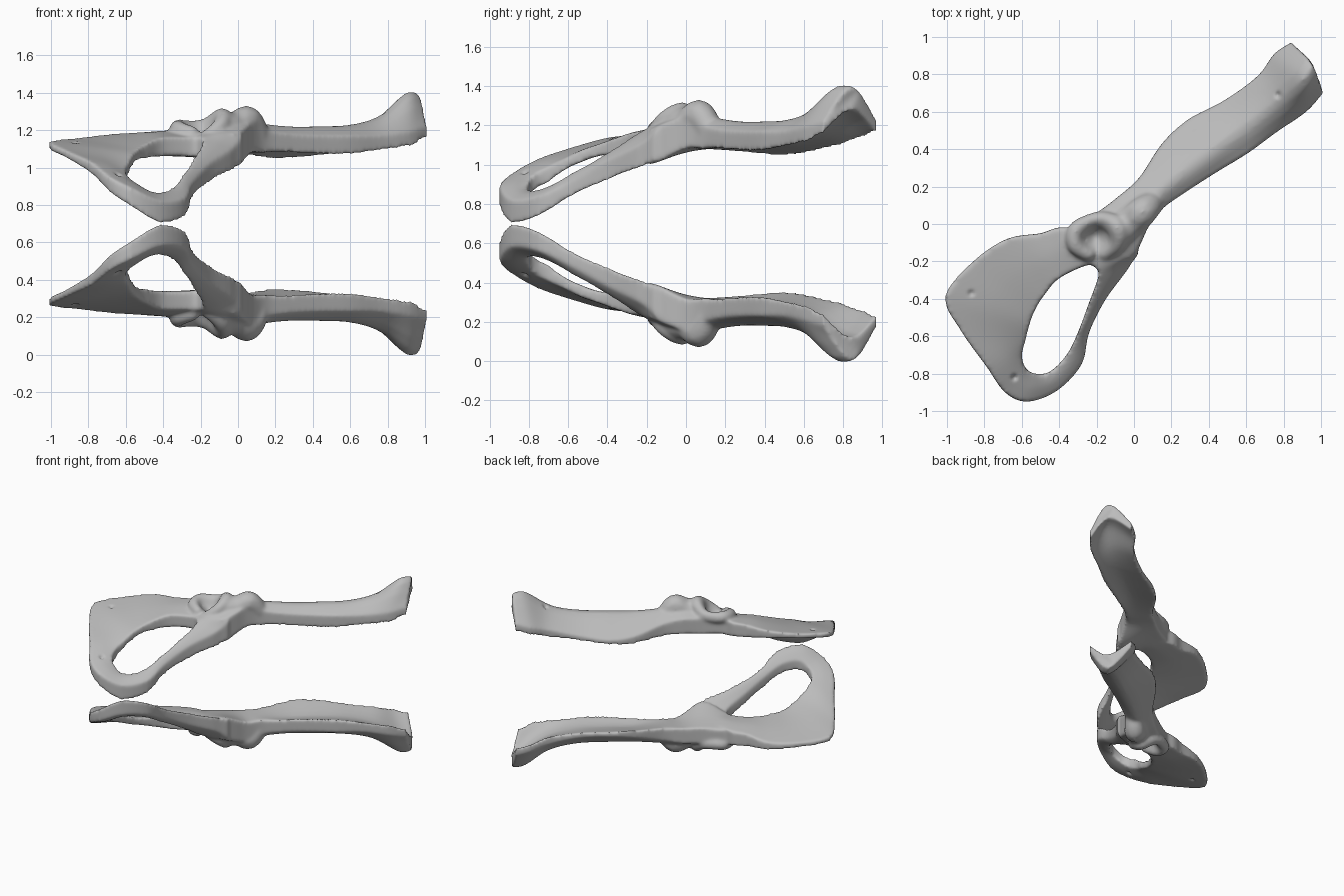
import bpy
import bmesh
import math
from mathutils import Matrix, Vector

cube = bpy.data.objects.get("Cube")
if cube:
    bpy.data.objects.remove(cube, do_unlink=True)

UNIT = 0.01       # profiles below are in hundredths: x, y, z, half thickness
MID_PLANE = 0.70  # the two bones mirror across this height


def spline(points, steps, closed=False):
    """Catmull-Rom curve through points of any dimension."""
    count = len(points)

    def at(i):
        return points[i % count] if closed else points[min(max(i, 0), count - 1)]

    result = []
    for i in range(count if closed else count - 1):
        a, b, c, d = at(i - 1), at(i), at(i + 1), at(i + 2)
        for s in range(steps):
            t = s / steps
            result.append(0.5 * (2 * b + (c - a) * t
                                 + (2 * a - 5 * b + 4 * c - d) * t ** 2
                                 + (3 * b - a - 3 * c + d) * t ** 3))
    if not closed:
        result.append(points[-1].copy())
    return result


def scaled(*values):
    return Vector(values) * UNIT


def add_sheet(bm, rows, closed=False):
    """Loft a smooth plate of varying thickness through rows of points."""
    grid = [spline(row, 4) for row in rows]
    columns = [spline(list(column), 5, closed) for column in zip(*grid)]
    rings = []
    for row in zip(*columns):
        top = [bm.verts.new((p.x, p.y, p.z + p.w)) for p in row]
        bottom = [bm.verts.new((p.x, p.y, p.z - p.w)) for p in row]
        rings.append(top + bottom[::-1])
    size = len(rings[0])
    pairs = list(zip(rings, rings[1:]))
    if closed:
        pairs.append((rings[-1], rings[0]))
    else:
        bm.faces.new(rings[0])
        bm.faces.new(rings[-1])
    for first, second in pairs:
        for j in range(size):
            k = (j + 1) % size
            bm.faces.new((first[j], first[k], second[k], second[j]))


def add_ridge(bm, points):
    """Rounded ridge made of closely spaced balls along a curve."""
    for point in spline([scaled(*p) for p in points], 6):
        bmesh.ops.create_icosphere(bm, subdivisions=2, radius=point.w,
                                   matrix=Matrix.Translation(point[:3]))


bm = bmesh.new()

# Socket body, neck and ridged blade: inner edge, ridge, outer edge
blade = [
    ((-36, -3, 114, 5), (-30, -10, 114, 7), (-24, -21, 111, 5)),
    ((-20, 6, 114, 6), (-11, -5, 115, 10), (-2, -18, 109, 9)),
    ((-8, 15, 114, 6), (0, 6, 117, 9), (8, -1, 116, 8)),
    ((3, 25, 112, 5), (10, 15, 116, 8), (15, 8, 114, 6)),
    ((15, 43, 108, 3), (26, 29, 116, 6), (26, 16, 113, 5)),
    ((29, 56, 107, 2), (42, 41, 116, 6), (43, 27, 112, 5)),
    ((48, 66, 109, 2), (60, 54, 117, 6), (61, 38, 112, 5)),
    ((66, 79, 113, 3), (76, 66, 122, 6), (76, 49, 113, 4)),
    ((75, 91, 117, 3), (90, 77, 133, 7), (92, 60, 115, 4)),
    ((84, 97, 120, 3), (96, 85, 134, 6), (101, 70, 119, 3)),
]
add_sheet(bm, [[scaled(*p) for p in row] for row in blade])

# Rear plate and lower bar forming a frame: opening edge, outer edge
frame = [
    ((-25, -22, 111, 5), (-35, -2, 114, 6)),
    ((-40, -29, 111, 5), (-50, -5, 114, 5)),
    ((-48, -38, 109, 4), (-68, -8, 115, 3)),
    ((-53, -46, 107, 3), (-86, -20, 114, 2)),
    ((-56, -54, 104, 3), (-101, -39, 112, 2)),
    ((-58, -62, 100, 3), (-92, -58, 107, 2)),
    ((-60, -70, 95, 4), (-79, -76, 100, 3)),
    ((-58, -77, 91, 4), (-69, -90, 91, 4)),
    ((-53, -80, 87, 4), (-57, -95, 84, 5)),
    ((-45, -79, 83, 4), (-41, -89, 76, 6)),
    ((-36, -70, 85, 4), (-28, -75, 79, 5)),
    ((-30, -58, 92, 4), (-24, -58, 88, 4)),
    ((-24, -42, 101, 4), (-15, -40, 97, 5)),
    ((-19, -28, 109, 5), (-2, -22, 105, 6)),
    ((-20, -24, 111, 5), (0, -12, 112, 8)),
]
frame_rows = []
for inner, outer in frame:
    a, b = scaled(*inner), scaled(*outer)
    middle = (a + b) / 2
    middle.w *= 1.2
    frame_rows.append([a, middle, b])
add_sheet(bm, frame_rows, closed=True)

# Raised, open rim around the socket
add_ridge(bm, [(-25, -15, 118, 5), (-31, -11, 120, 5), (-31, -4, 121, 5),
               (-25, 0, 121, 5), (-17, 2, 122, 5), (-9, -2, 126, 6),
               (-9, -10, 123, 5), (-15, -15, 117, 5)])

# Shoulder joining the rim to the knob and the neck
add_ridge(bm, [(-7, -3, 121, 9), (-1, 2, 121, 9), (5, 7, 125, 8),
               (10, 12, 118, 7)])

bmesh.ops.recalc_face_normals(bm, faces=bm.faces)
mesh = bpy.data.meshes.new("bone_parts")
bm.to_mesh(mesh)
bm.free()

# Fuse the parts and soften the joins
parts = bpy.data.objects.new("bone_parts", mesh)
bpy.context.collection.objects.link(parts)
fuse = parts.modifiers.new("fuse", 'REMESH')
fuse.mode = 'VOXEL'
fuse.voxel_size = 0.01
soften = parts.modifiers.new("soften", 'SMOOTH')
soften.factor = 0.5
soften.iterations = 14
graph = bpy.context.evaluated_depsgraph_get()
bone = bpy.data.meshes.new_from_object(parts.evaluated_get(graph))
bpy.data.objects.remove(parts, do_unlink=True)

# Hollow socket and small pits: x, y, radius, depth
dents = [(-0.20, -0.07, 0.06, 0.07), (-0.87, -0.37, 0.014, 0.015),
         (-0.64, -0.82, 0.014, 0.02), (0.77, 0.69, 0.014, 0.02)]
bm = bmesh.new()
bm.from_mesh(bone)
bm.normal_update()
upper = [v for v in bm.verts if v.normal.z > 0.1]
for v in upper:
    for x, y, radius, depth in dents:
        distance = math.hypot(v.co.x - x, v.co.y - y) / radius
        if distance < 3:
            v.co.z -= depth * math.exp(-distance ** 2)
bm.to_mesh(bone)
bm.free()

grey = bpy.data.materials.new("bone_grey")
grey.use_nodes = True
colour = (0.5, 0.5, 0.5, 1)
grey.diffuse_color = colour
grey.node_tree.nodes["Principled BSDF"].inputs["Base Color"].default_value = colour
bone.materials.clear()
bone.materials.append(grey)

# Matching second bone, mirrored across the plane where the two meet
twin = bone.copy()
twin.transform(Matrix.Translation((0, 0, 2 * MID_PLANE)) @ Matrix.Diagonal((1, 1, -1, 1)))
twin.flip_normals()

for name, data in (("upper_hip_bone", bone), ("lower_hip_bone", twin)):
    data.name = name
    data.shade_smooth()
    bpy.context.collection.objects.link(bpy.data.objects.new(name, data))
